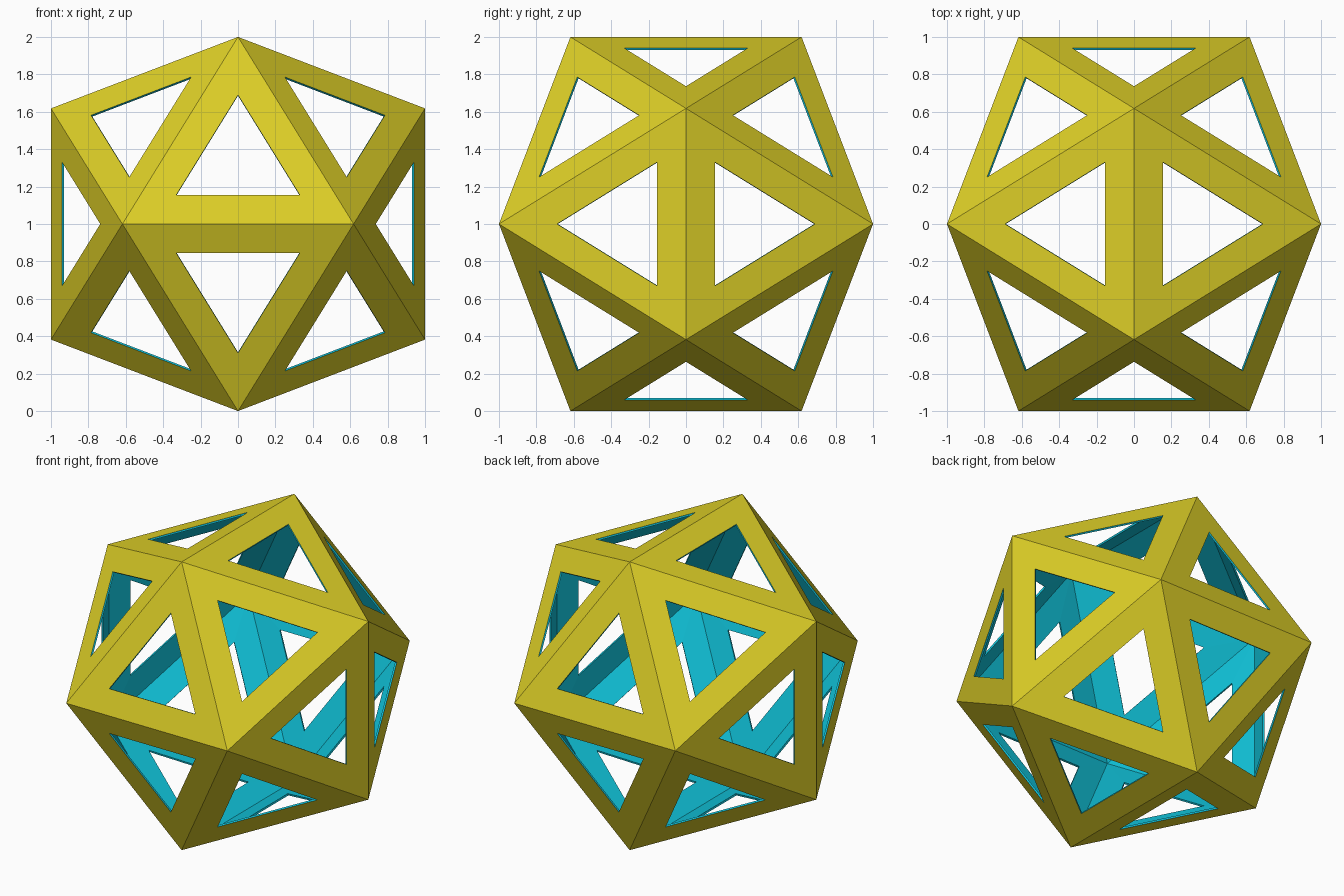
import bpy, bmesh

if "Cube" in bpy.data.objects:
    bpy.data.objects.remove(bpy.data.objects["Cube"])

A = 0.618      # short half-extent of the icosahedron (golden ratio)


def material(name, colour):
    m = bpy.data.materials.new(name)
    m.diffuse_color = colour
    m.use_nodes = True
    m.node_tree.nodes["Principled BSDF"].inputs["Base Color"].default_value = m.diffuse_color
    return m


# Icosahedron: hull of three crossed golden rectangles
bm = bmesh.new()
for s in (-1, 1):
    for t in (-1, 1):
        for co in ((0, s * A, t), (s, 0, t * A), (s * A, t, 0)):
            bm.verts.new((co[0], co[1], co[2] + 1))
bmesh.ops.convex_hull(bm, input=bm.verts[:])
bmesh.ops.recalc_face_normals(bm, faces=bm.faces[:])

# Triangular window in every face
panels = bm.faces[:]
bmesh.ops.inset_individual(bm, faces=panels, thickness=0.166, use_even_offset=True)
bmesh.ops.delete(bm, geom=panels, context='FACES')

mesh = bpy.data.meshes.new("icosahedron_frame")
bm.to_mesh(mesh)
bm.free()
frame = bpy.data.objects.new("icosahedron_frame", mesh)
bpy.context.collection.objects.link(frame)

# Yellow outside, cyan inside and on the window rims
mesh.materials.append(material("yellow_outside", (0.72, 0.62, 0.02, 1)))
mesh.materials.append(material("cyan_inside", (0.005, 0.53, 0.68, 1)))
shell = frame.modifiers.new("thin_shell", 'SOLIDIFY')
shell.thickness = 0.012
shell.offset = -1
shell.material_offset = 1
shell.material_offset_rim = 1
